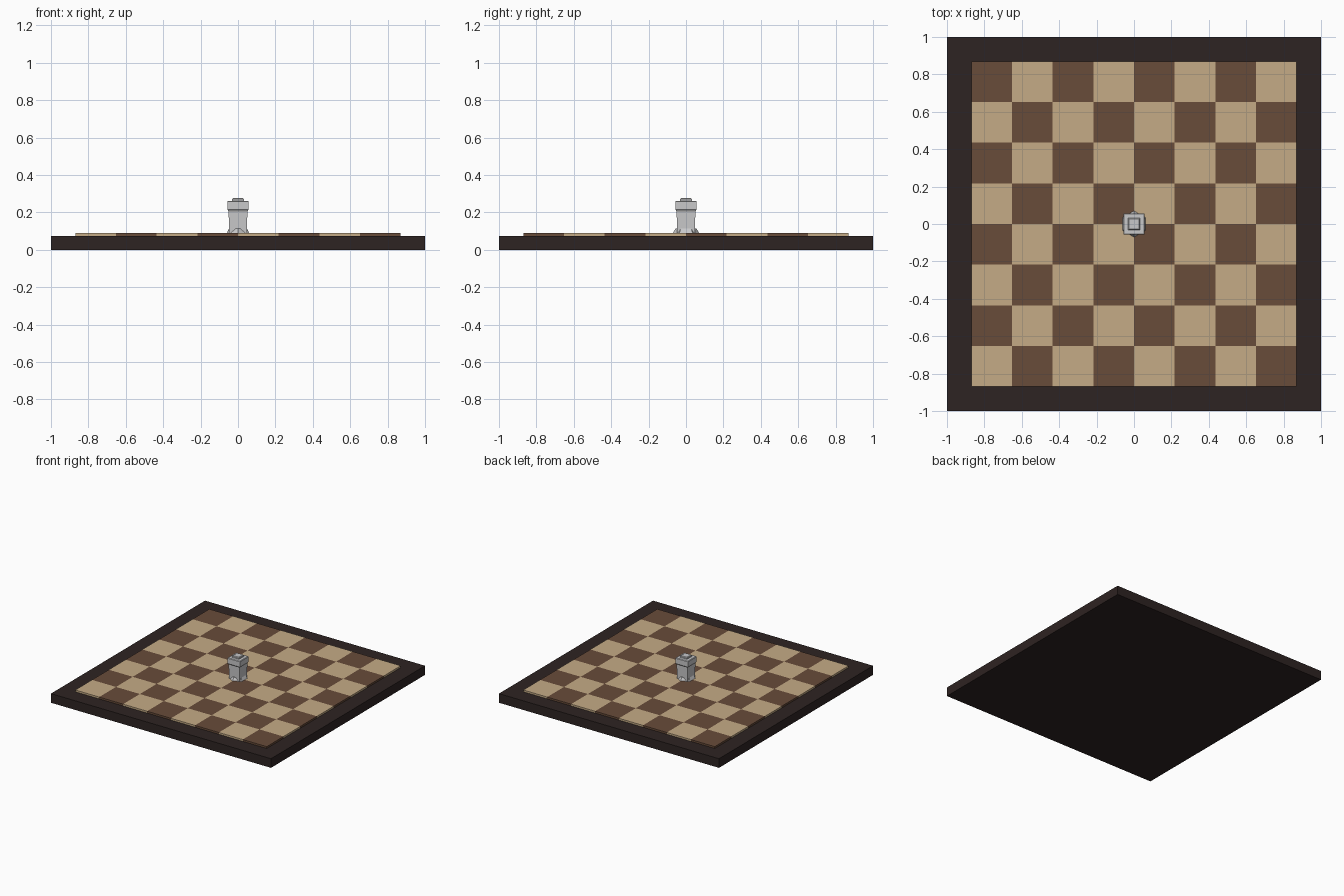
import bpy, bmesh, math
from mathutils import Matrix

old = bpy.data.objects.get("Cube")
if old:
    bpy.data.objects.remove(old, do_unlink=True)


def material(name, r, g, b):
    m = bpy.data.materials.new(name)
    m.use_nodes = True
    m.diffuse_color = (r, g, b, 1)
    m.node_tree.nodes["Principled BSDF"].inputs["Base Color"].default_value = (r, g, b, 1)
    return m


frame_wood = material("dark frame wood", 0.027, 0.017, 0.016)
light_wood = material("light square wood", 0.56, 0.41, 0.24)
brown_wood = material("brown square wood", 0.14, 0.072, 0.042)
silver = material("silver grey", 0.58, 0.58, 0.59)


def finish(name, bm, mat):
    bmesh.ops.recalc_face_normals(bm, faces=bm.faces)
    mesh = bpy.data.meshes.new(name)
    bm.to_mesh(mesh)
    bm.free()
    mesh.materials.append(mat)
    obj = bpy.data.objects.new(name, mesh)
    bpy.context.collection.objects.link(obj)
    return obj


def add_box(bm, x, y, half, z0, z1):
    place = Matrix.Translation((x, y, (z0 + z1) / 2))
    size = Matrix.Diagonal((2 * half, 2 * half, z1 - z0, 1))
    bmesh.ops.create_cube(bm, size=1, matrix=place @ size)


def prism(name, sides, rings, mat, turn=0):
    """Stack of regular polygons, given as (corner radius, height)."""
    bm = bmesh.new()
    loops = []
    for r, z in rings:
        angles = [turn + math.tau * k / sides for k in range(sides)]
        loops.append([bm.verts.new((r * math.cos(a), r * math.sin(a), z)) for a in angles])
    for low, high in zip(loops, loops[1:]):
        for k in range(sides):
            n = (k + 1) % sides
            bm.faces.new((low[k], low[n], high[n], high[k]))
    bm.faces.new(loops[0][::-1])
    bm.faces.new(loops[-1])
    return finish(name, bm, mat)


def square_prism(name, rings, mat):
    return prism(name, 4, [(h * math.sqrt(2), z) for h, z in rings], mat, math.pi / 4)


BOARD_TOP, TILE_TOP, TILE = 0.075, 0.09, 0.2175

# Board frame
bm = bmesh.new()
add_box(bm, 0, 0, 1, 0, BOARD_TOP)
finish("board_frame", bm, frame_wood)

# Alternating raised squares
for parity, name, mat in ((0, "light_squares", light_wood), (1, "brown_squares", brown_wood)):
    bm = bmesh.new()
    for i in range(8):
        for j in range(8):
            if (i + j) % 2 == parity:
                add_box(bm, (i - 3.5) * TILE, (j - 3.5) * TILE, TILE / 2, BOARD_TOP, TILE_TOP)
    finish(name, bm, mat)

# Tower piece: six-sided foot, square shaft, wider head and small cap
prism("tower_foot", 6, [(0.07, TILE_TOP), (0.055, 0.115)], silver, math.pi / 2)
square_prism("tower_shaft", [(0.048, TILE_TOP), (0.05, 0.205), (0.057, 0.215)], silver)
square_prism("tower_head", [(0.057, 0.215), (0.057, 0.258), (0.053, 0.262)], silver)
square_prism("tower_cap", [(0.031, 0.26), (0.031, 0.272), (0.027, 0.277)], silver)
